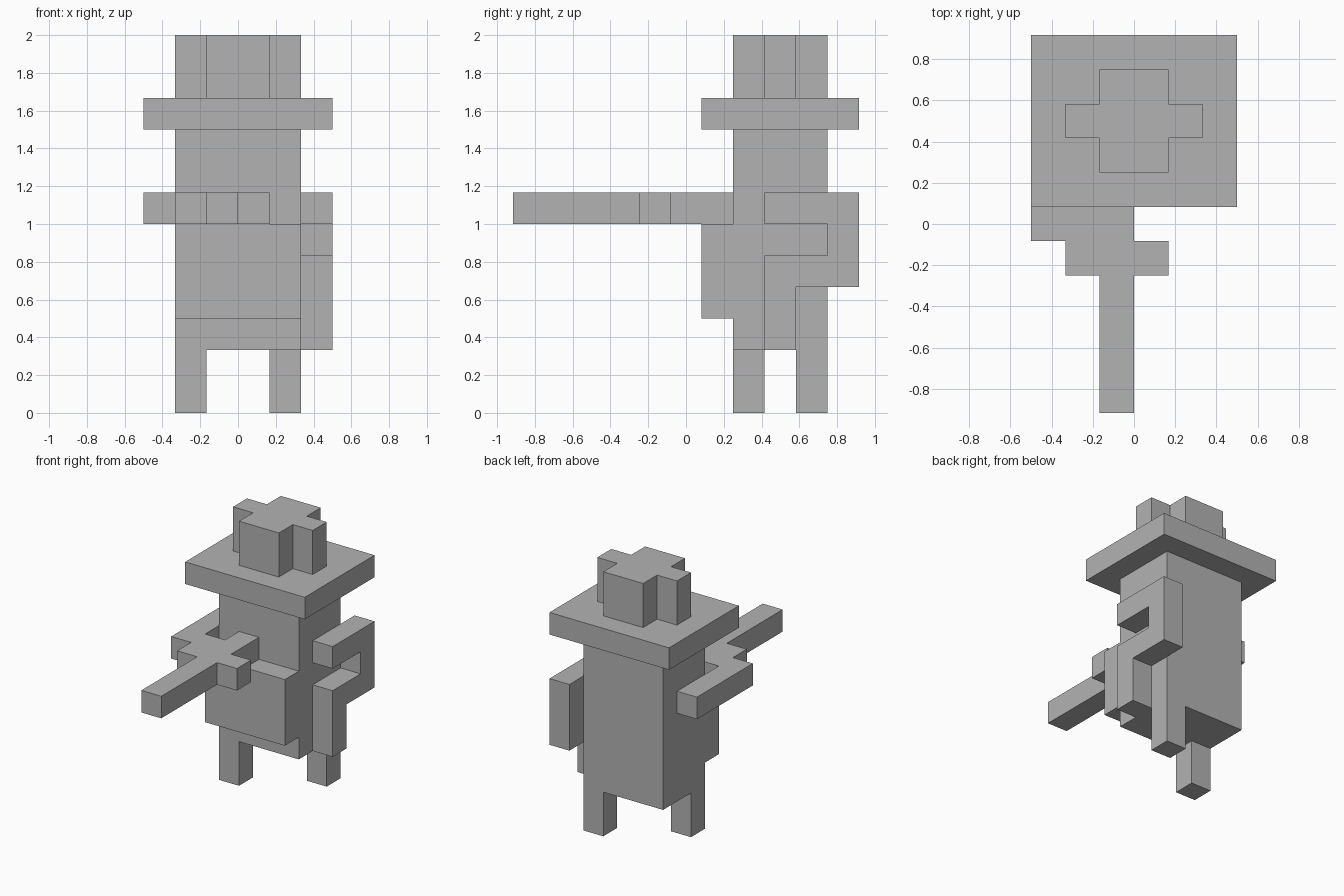
import bpy
import bmesh
from mathutils import Vector

U = 1 / 6  # edge of one block

cube = bpy.data.objects.get("Cube")
if cube:
    bpy.data.objects.remove(cube, do_unlink=True)

grey = bpy.data.materials.new("plain grey")
grey.use_nodes = True
colour = (0.45, 0.45, 0.45, 1)
grey.diffuse_color = colour
grey.node_tree.nodes["Principled BSDF"].inputs["Base Color"].default_value = colour


def prism(name, outline, axis, low, high):
    """Extrude an outline, in blocks, along x (outline is y, z) or z (outline is x, y)."""
    bm = bmesh.new()
    place = (lambda a, b: (low, a, b)) if axis == "x" else (lambda a, b: (a, b, low))
    face = bm.faces.new([bm.verts.new(Vector(place(a, b)) * U) for a, b in outline])
    step = Vector((high - low, 0, 0) if axis == "x" else (0, 0, high - low)) * U
    new = bmesh.ops.extrude_face_region(bm, geom=[face], use_keep_orig=True)["geom"]
    bmesh.ops.translate(bm, vec=step, verts=[v for v in new if isinstance(v, bmesh.types.BMVert)])
    bmesh.ops.recalc_face_normals(bm, faces=bm.faces[:])
    mesh = bpy.data.meshes.new(name)
    bm.to_mesh(mesh)
    bm.free()
    mesh.materials.append(grey)
    obj = bpy.data.objects.new(name, mesh)
    bpy.context.collection.objects.link(obj)
    return obj


def rect(a0, a1, b0, b1):
    return [(a0, b0), (a1, b0), (a1, b1), (a0, b1)]


# Striding legs: right one forward, left one back
prism("right_leg", rect(-2, -1, 1.5, 2.5), "z", 0, 2)
prism("left_leg", rect(1, 2, 3.5, 4.5), "z", 0, 2)

# Torso and head in one column, with the belly bulging forward
prism("body", [(4.5, 2), (4.5, 9), (1.5, 9), (1.5, 6), (0.5, 6),
               (0.5, 3), (1.5, 3), (1.5, 2)], "x", -2, 2)

# Hat: wide brim and cross-shaped crown
prism("hat_brim", rect(-3, 3, 0.5, 5.5), "z", 9, 10)
prism("hat_crown", [(-1, 1.5), (1, 1.5), (1, 2.5), (2, 2.5), (2, 3.5), (1, 3.5),
                    (1, 4.5), (-1, 4.5), (-1, 3.5), (-2, 3.5), (-2, 2.5), (-1, 2.5)],
      "z", 10, 12)

# Left arm bent backwards, then hanging down
prism("left_arm", [(2.5, 7), (2.5, 6), (4.5, 6), (4.5, 5), (2.5, 5), (2.5, 2),
                   (3.5, 2), (3.5, 4), (5.5, 4), (5.5, 7)], "x", 2, 3)

# Right arm reaching forward with the long held tool
prism("right_arm_and_tool",
      [(-3, 3.5), (-3, -0.5), (-2, -0.5), (-2, -1.5), (-1, -1.5), (-1, -5.5),
       (0, -5.5), (0, -1.5), (1, -1.5), (1, -0.5), (0, -0.5), (0, 1.5),
       (-1, 1.5), (-1, 0.5), (-2, 0.5), (-2, 3.5)], "z", 6, 7)
